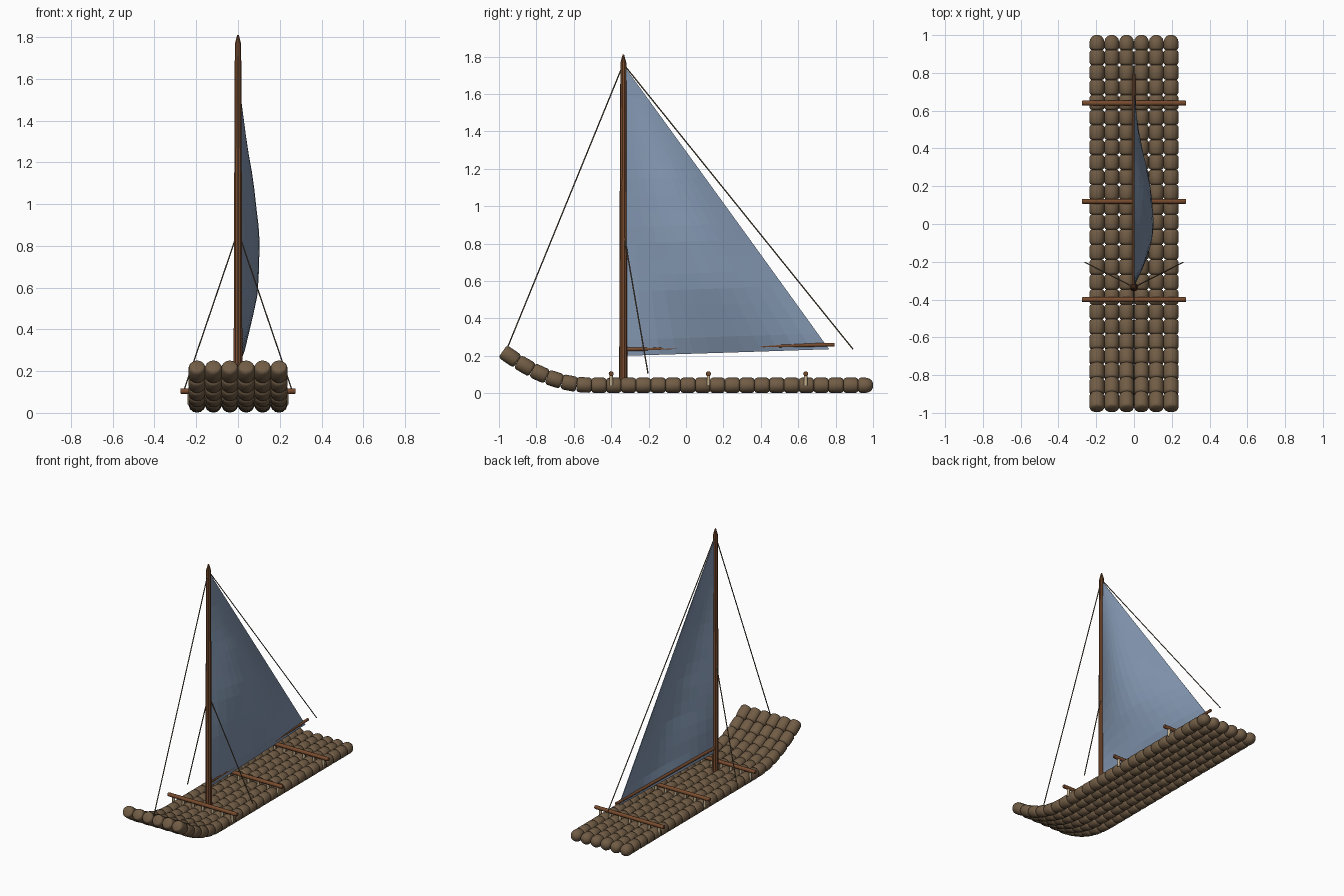
import bpy, bmesh, math
from mathutils import Vector

if "Cube" in bpy.data.objects:
    bpy.data.objects.remove(bpy.data.objects["Cube"])


def material(name, rgb):
    m = bpy.data.materials.new(name)
    m.diffuse_color = (*rgb, 1)
    m.use_nodes = True
    m.node_tree.nodes["Principled BSDF"].inputs["Base Color"].default_value = m.diffuse_color
    return m


LOG = material("log brown", (0.165, 0.108, 0.060))
SPAR = material("spar red brown", (0.185, 0.070, 0.027))
SAIL = material("sail blue grey", (0.225, 0.305, 0.435))
ROPE = material("rope dark tan", (0.150, 0.110, 0.065))
LASH = material("lashing tan", (0.560, 0.440, 0.270))


def lathe(bm, a, b, profile, sides):
    """Turned solid from a to b; profile = (distance fraction, radius)."""
    a, b = Vector(a), Vector(b)
    d = b - a
    u = d.orthogonal().normalized()
    if abs(d.normalized().x) < 0.5:
        u = (Vector((1, 0, 0)) - d * (d.x / d.length_squared)).normalized()
    w = d.normalized().cross(u)
    rings = []
    for t, r in profile:
        ring = []
        for i in range(sides):
            ang = math.tau * (i + 0.5) / sides
            ring.append(bm.verts.new(a + d * t + (u * math.cos(ang) + w * math.sin(ang)) * r))
        rings.append(ring)
    for p, q in zip(rings, rings[1:]):
        for i in range(sides):
            j = (i + 1) % sides
            bm.faces.new((p[i], p[j], q[j], q[i]))
    bm.faces.new(rings[0][::-1])
    bm.faces.new(rings[-1])


def finish(name, bm, mat, angle=None):
    bmesh.ops.recalc_face_normals(bm, faces=bm.faces)
    me = bpy.data.meshes.new(name)
    bm.to_mesh(me)
    bm.free()
    me.materials.append(mat)
    ob = bpy.data.objects.new(name, me)
    bpy.context.collection.objects.link(ob)
    if angle:
        bpy.ops.object.select_all(action='DESELECT')
        ob.select_set(True)
        bpy.context.view_layer.objects.active = ob
        bpy.ops.object.shade_smooth_by_angle(angle=math.radians(angle))
    return ob


def turned(name, a, b, profile, sides, mat, angle=50):
    bm = bmesh.new()
    lathe(bm, a, b, profile, sides)
    return finish(name, bm, mat, angle)


# Bundled logs: rows of short rounded segments, bow curving upwards
R = 0.041


def deck(x, y):
    return Vector((x, y, 0.042 + 0.796 * max(0.0, -0.52 - y) ** 1.9))


barrel = [(0, 0.029), (0.05, 0.036), (0.16, 0.0405), (0.5, R), (0.84, 0.0405), (0.95, 0.036), (1, 0.029)]
stern = [(0, 0.012), (0.08, 0.025), (0.25, 0.036), (0.5, R)] + barrel[4:]
for n in range(6):
    x = (n - 2.5) * 0.0785
    bm = bmesh.new()
    for i in range(25):
        y = 1 - 0.0792 * i
        lathe(bm, deck(x, y), deck(x, y - 0.0792), barrel if i else stern, 14)
    finish(f"log_{n + 1}", bm, LOG, 50)

# Cross beams and the lashings beneath them
for n, y in enumerate((-0.40, 0.12, 0.64)):
    turned(f"cross_beam_{n + 1}", (-0.275, y, 0.104), (0.275, y, 0.104),
           [(0, 0.012), (0.01, 0.0135), (0.99, 0.0135), (1, 0.012)], 10, SPAR)
    bm = bmesh.new()
    for k in range(-3, 4):
        x = k * 0.0777
        lathe(bm, (x, y, 0.04), (x, y, 0.104), [(0, 0.009), (1, 0.010)], 8)
    finish(f"lashings_{n + 1}", bm, LASH, 50)

# Mast with pointed tip, and boom
MY = -0.335
turned("mast", (0, MY, 0.05), (0, MY, 1.81),
       [(0, 0.0225), (0.55, 0.0195), (0.975, 0.016), (1, 0.004)], 10, SPAR, 30)
turned("boom", (0, MY, 0.234), (0, 0.795, 0.26), [(0, 0.011), (1, 0.010)], 8, SPAR)

# Triangular sail bellying to +x
tack, head, clew = Vector((0, -0.325, 0.2)), Vector((0, -0.328, 1.745)), Vector((0, 0.765, 0.235))
ROWS, COLS = 18, 12
bm = bmesh.new()
grid = []
for j in range(ROWS + 1):
    v = j / ROWS
    lo, hi = tack.lerp(head, v), clew.lerp(head, v)
    row = []
    for i in range(COLS + 1):
        u = i / COLS
        p = lo.lerp(hi, u)
        p.x = 0.175 * math.sin(math.pi * v) * (1 - v) * math.sin(math.pi * u)
        p.x += 0.003 * math.sin(j * 1.9) * math.sin(math.pi * u) * (1 - v)
        row.append(bm.verts.new(p))
    grid.append(row)
for p, q in zip(grid, grid[1:]):
    for i in range(COLS):
        bm.faces.new((p[i], p[i + 1], q[i + 1], q[i]))
bmesh.ops.remove_doubles(bm, verts=bm.verts, dist=1e-5)
sail = finish("sail", bm, SAIL)
mod = sail.modifiers.new("cloth thickness", 'SOLIDIFY')
mod.thickness = 0.004
mod.offset = 0

# Rigging: fore stay, back stay, side shrouds
stays = {
    "fore_stay": ((0, MY, 1.76), (0, -0.958, 0.235)),
    "back_stay": ((0, MY, 1.76), (0, 0.893, 0.235)),
    "left_shroud": ((0, MY, 0.87), (-0.26, -0.203, 0.105)),
    "right_shroud": ((0, MY, 0.87), (0.26, -0.203, 0.105)),
}
for name, (a, b) in stays.items():
    turned(name, a, b, [(0, 0.0035), (1, 0.0035)], 6, ROPE)
